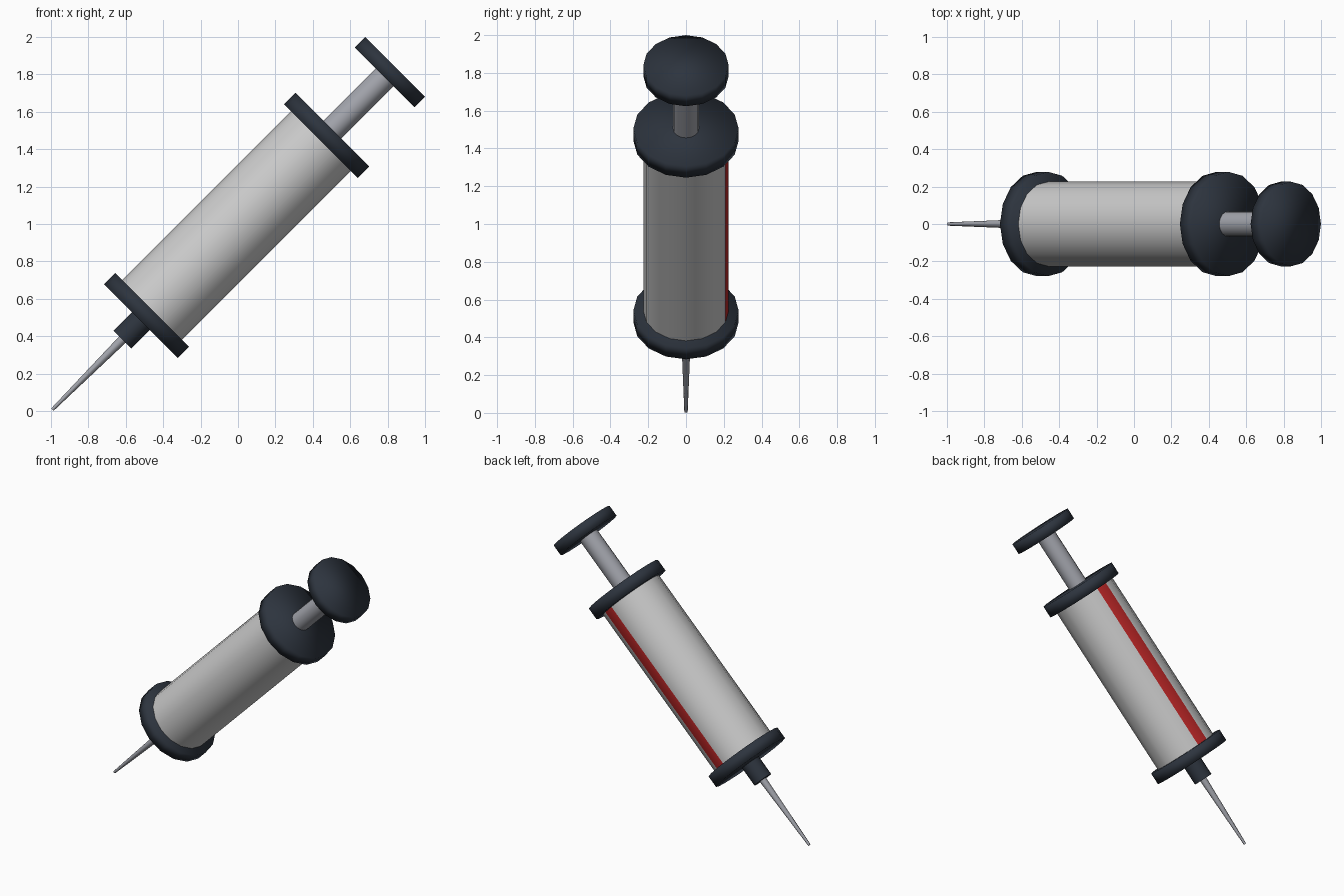
import bpy
import math
from mathutils import Vector

if "Cube" in bpy.data.objects:
    bpy.data.objects.remove(bpy.data.objects["Cube"])

TILT = math.radians(45)
TIP = Vector((-1, 0, 0))
AXIS = Vector((math.sin(TILT), 0, math.cos(TILT)))


def material(name, rgb):
    m = bpy.data.materials.new(name)
    m.diffuse_color = (*rgb, 1)
    m.use_nodes = True
    m.node_tree.nodes["Principled BSDF"].inputs["Base Color"].default_value = m.diffuse_color
    return m


dark = material("dark_rubber", (0.026, 0.034, 0.048))
red = material("red_stripe", (0.5, 0.02, 0.02))
steel = material("steel", (0.36, 0.37, 0.41))
shell = material("shell", (0.6, 0.6, 0.6))


def turned(name, s0, s1, r0, r1, sides, mat, soft=False):
    """Cylinder or cone along the tilted axis, from distance s0 to s1 from the tip."""
    bpy.ops.mesh.primitive_cone_add(
        vertices=sides, radius1=r0, radius2=r1, depth=s1 - s0,
        location=TIP + AXIS * (s0 + s1) / 2, rotation=(0, TILT, 0))
    ob = bpy.context.object
    ob.name = name
    ob.data.materials.append(mat)
    if soft:
        bpy.ops.object.shade_smooth()
    else:
        bpy.ops.object.shade_smooth_by_angle(angle=math.radians(50))
    return ob


# needle and its hub
turned("needle", 0.01, 0.56, 0.009, 0.025, 8, steel)
turned("needle_hub", 0.54, 0.70, 0.067, 0.067, 16, dark)

# barrel between two flanges
turned("lower_flange", 0.68, 0.765, 0.279, 0.279, 16, dark, True)
barrel = turned("barrel", 0.72, 2.08, 0.226, 0.226, 16, shell)
turned("upper_flange", 2.04, 2.127, 0.279, 0.279, 16, dark, True)

# red stripe: the one barrel face just below the back side
barrel.data.materials.append(red)
a = math.radians(78.75)
stripe_dir = Vector((math.cos(a), math.sin(a), 0))
max(barrel.data.polygons, key=lambda p: p.normal.dot(stripe_dir)).material_index = 1

# plunger
turned("plunger_rod", 2.08, 2.56, 0.068, 0.068, 16, steel)
turned("plunger_cap", 2.522, 2.602, 0.226, 0.226, 16, dark, True)
